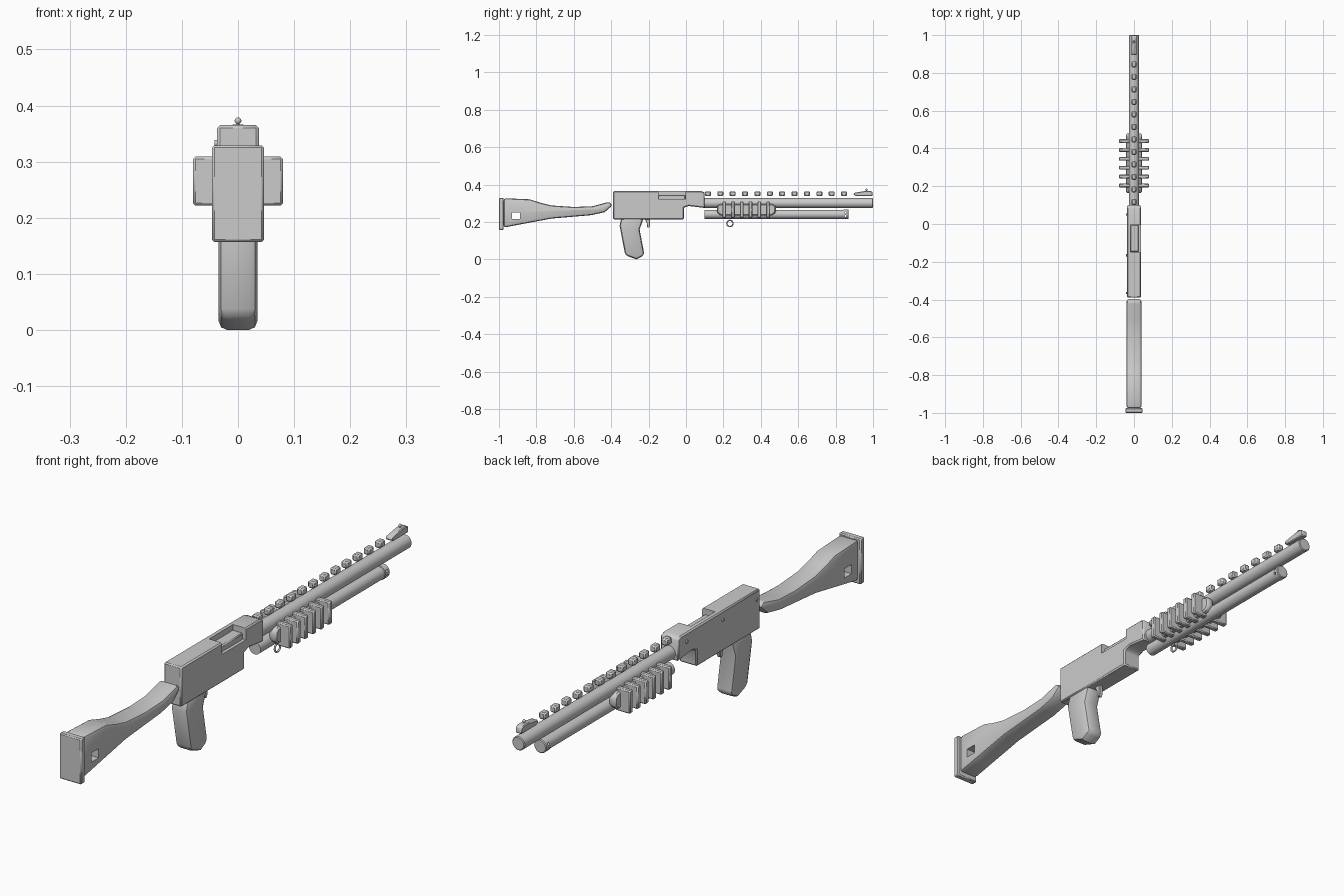
import bpy, bmesh, math
from mathutils import Matrix

if "Cube" in bpy.data.objects:
    bpy.data.objects.remove(bpy.data.objects["Cube"])


def finish(name, bm, bevel=0, cutters=(), segments=1):
    """Make an object from bm, bevel it, cut holes and shade it."""
    bmesh.ops.recalc_face_normals(bm, faces=bm.faces)
    me = bpy.data.meshes.new(name)
    bm.to_mesh(me)
    bm.free()
    ob = bpy.data.objects.new(name, me)
    bpy.context.collection.objects.link(ob)
    bpy.context.view_layer.objects.active = ob
    if bevel:
        m = ob.modifiers.new("bevel", 'BEVEL')
        m.width, m.segments = bevel, segments
        m.limit_method, m.angle_limit = 'ANGLE', math.radians(50)
        bpy.ops.object.modifier_apply(modifier=m.name)
    for c in cutters:
        c.hide_render = True
        m = ob.modifiers.new("cut", 'BOOLEAN')
        m.operation, m.object, m.solver = 'DIFFERENCE', c, 'EXACT'
        bpy.context.view_layer.update()
        bpy.ops.object.modifier_apply(modifier=m.name)
        bpy.data.objects.remove(c)
    ob.data.shade_smooth()
    ob.data.set_sharp_from_angle(angle=math.radians(40))
    return ob


def profile(name, pts, x0, x1, bevel=0, cutters=(), segments=1):
    """Extrude a side outline of (y, z) points from x0 to x1."""
    bm = bmesh.new()
    f = bm.faces.new([bm.verts.new((x0, y, z)) for y, z in pts])
    r = bmesh.ops.extrude_face_region(bm, geom=[f])
    vs = [v for v in r["geom"] if isinstance(v, bmesh.types.BMVert)]
    bmesh.ops.translate(bm, verts=vs, vec=(x1 - x0, 0, 0))
    return finish(name, bm, bevel, cutters, segments)


def box(name, x, y, z, bevel=0):
    pts = [(y[0], z[0]), (y[1], z[0]), (y[1], z[1]), (y[0], z[1])]
    return profile(name, pts, x[0], x[1], bevel)


def rod(name, axis, a, b, r, at, n=24, bevel=0, cutters=()):
    """Cylinder from a to b along 'X', 'Y' or 'Z'; at is its centre on the other two axes."""
    bm = bmesh.new()
    mid = list(at)
    mid.insert('XYZ'.index(axis), (a + b) / 2)
    rot = {'X': Matrix.Rotation(math.pi / 2, 4, 'Y'),
           'Y': Matrix.Rotation(math.pi / 2, 4, 'X'), 'Z': Matrix()}[axis]
    bmesh.ops.create_cone(bm, cap_ends=True, segments=n, radius1=r, radius2=r,
                          depth=b - a, matrix=Matrix.Translation(mid) @ rot)
    return finish(name, bm, bevel, cutters)


# Shoulder stock with sling slot, and butt plate
slot = box("slot_cutter", (-0.1, 0.1), (-0.93, -0.887), (0.215, 0.25))
profile("stock", [(-0.975, 0.17), (-0.88, 0.188), (-0.72, 0.218), (-0.51, 0.236), (-0.435, 0.252),
                  (-0.392, 0.29), (-0.41, 0.308), (-0.5, 0.284), (-0.6, 0.28), (-0.72, 0.288),
                  (-0.78, 0.303), (-0.835, 0.321), (-0.975, 0.327)],
        -0.04, 0.04, 0.014, [slot], 2)
box("butt_plate", (-0.046, 0.046), (-1.0, -0.975), (0.157, 0.329), 0.004)

# Receiver with ejection port, and bolt inside
port = box("port_cutter", (-0.018, 0.1), (-0.147, -0.004), (0.322, 0.45))
profile("receiver", [(-0.39, 0.214), (-0.012, 0.214), (-0.012, 0.276), (0.015, 0.285),
                     (0.1, 0.275), (0.1, 0.358), (0.08, 0.365), (-0.39, 0.365)],
        -0.037, 0.037, 0.005, [port])
box("bolt", (-0.02, 0.025), (-0.147, -0.004), (0.31, 0.345), 0.004)
for y in (0.05, -0.165, -0.365):
    rod("receiver_pin", 'X', -0.042, -0.03, 0.006, (y, 0.333), 10)

# Pistol grip and trigger
profile("pistol_grip", [(-0.345, 0.225), (-0.355, 0.18), (-0.325, 0.022), (-0.265, 0.0),
                        (-0.222, 0.022), (-0.248, 0.16), (-0.225, 0.225)],
        -0.035, 0.035, 0.016, segments=2)
profile("trigger", [(-0.222, 0.22), (-0.192, 0.22), (-0.192, 0.18), (-0.199, 0.168),
                    (-0.208, 0.172), (-0.21, 0.195)], -0.008, 0.008, 0.002)

# Barrel, magazine tube and drilled end cap
rod("barrel", 'Y', 0.09, 1.0, 0.026, (0, 0.301), 24, 0.003)
rod("magazine_tube", 'Y', 0.1, 0.845, 0.024, (0, 0.241))
holes = [rod("cap_hole_cutter", 'X', -0.1, 0.1, 0.005, (0.853, z)) for z in (0.25, 0.232)]
rod("magazine_cap", 'Y', 0.84, 0.87, 0.026, (0, 0.241), 24, 0.003, holes)

# Row of rib blocks above the barrel
for i in range(12):
    y = 0.117 + i * 0.0662
    box("rib_block", (-0.013, 0.013), (y - 0.016, y + 0.016), (0.338, 0.364), 0.005)

# Front sight ramp and bead
profile("front_sight_ramp", [(0.895, 0.345), (0.91, 0.338), (0.998, 0.338), (0.998, 0.36),
                             (0.985, 0.366), (0.96, 0.366), (0.9, 0.356)], -0.013, 0.013, 0.003)
rod("front_sight_post", 'Z', 0.36, 0.372, 0.003, (0, 0.965), 8)
bm = bmesh.new()
bmesh.ops.create_uvsphere(bm, u_segments=12, v_segments=8, radius=0.006,
                          matrix=Matrix.Translation((0, 0.965, 0.373)))
finish("front_sight_bead", bm)

# Pump handle: two ribbed side halves
for s in (-1, 1):
    profile("pump_side", [(0.165, 0.25), (0.185, 0.235), (0.46, 0.235), (0.48, 0.25),
                          (0.48, 0.285), (0.46, 0.297), (0.185, 0.297), (0.165, 0.285)],
            s * 0.012, s * 0.042, 0.006)
    for i in range(6):
        y = 0.204 + i * 0.047
        box("pump_rib", (s * 0.018, s * 0.08), (y - 0.01, y + 0.01), (0.222, 0.309), 0.004)

# Sling ring under the tube
bpy.ops.mesh.primitive_torus_add(location=(0, 0.235, 0.192), rotation=(0, math.pi / 2, 0),
                                 major_radius=0.0165, minor_radius=0.0035,
                                 major_segments=20, minor_segments=8)
ring = bpy.context.object
ring.name = "sling_ring"
ring.data.shade_smooth()
